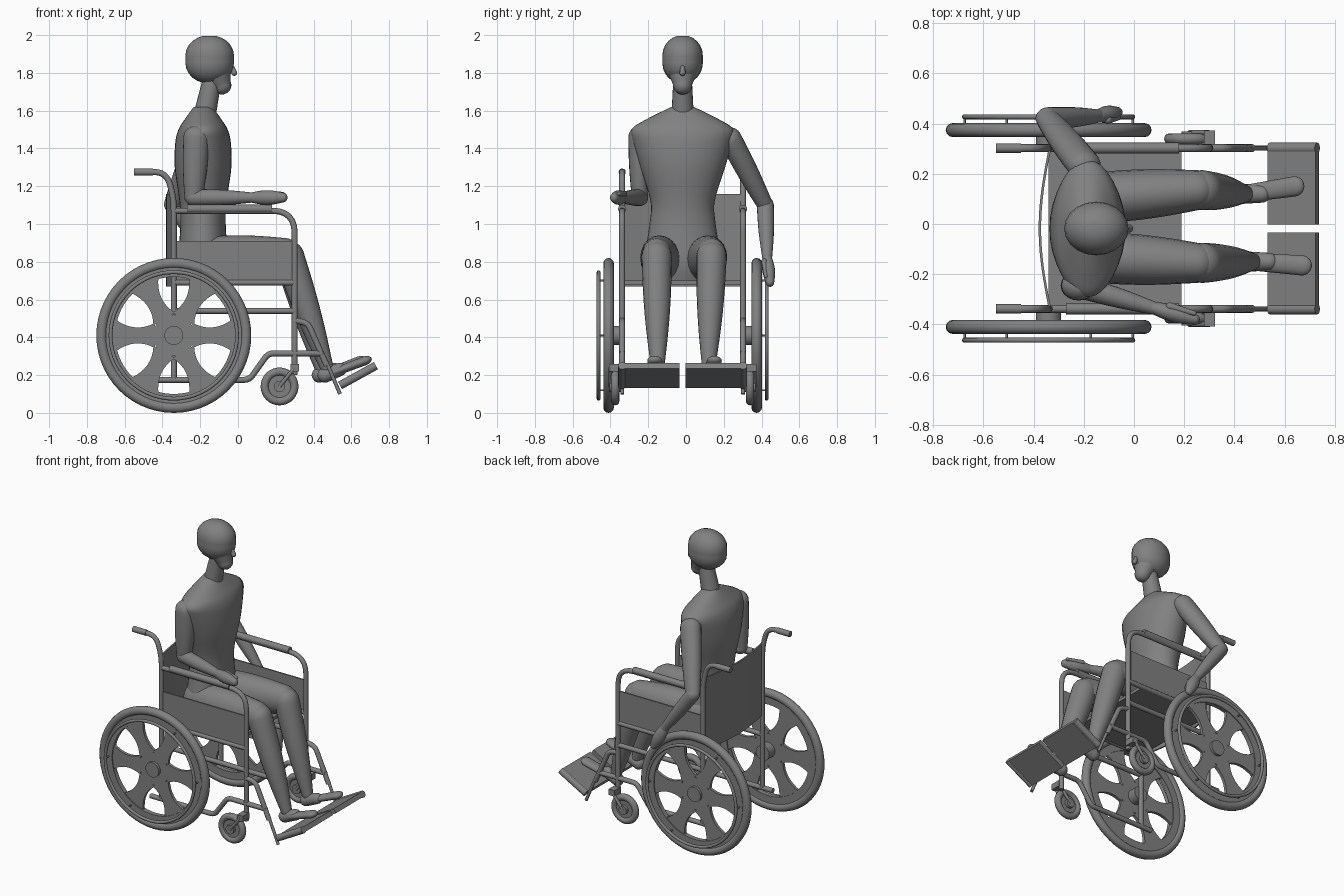
import bpy, bmesh
from math import sin, cos, pi, radians
from mathutils import Vector

default_cube = bpy.data.objects.get("Cube")
if default_cube:
    bpy.data.objects.remove(default_cube)

grey = bpy.data.materials.new("plain grey")
grey.use_nodes = True
grey.diffuse_color = [.22] * 3 + [1]
grey.node_tree.nodes["Principled BSDF"].inputs["Base Color"].default_value = grey.diffuse_color

# Shared lines of the chair
MIDDLE = -.018
FRAME = .32
BACK, FRONT = -.34, .3
SEAT, ARM, HANDLE = .69, 1.07, 1.275
PIPE, THIN, GRIP = .016, .01, .022


def finish(name, bm):
    bmesh.ops.recalc_face_normals(bm, faces=bm.faces)
    mesh = bpy.data.meshes.new(name)
    bm.to_mesh(mesh)
    bm.free()
    part = bpy.data.objects.new(name, mesh)
    bpy.context.scene.collection.objects.link(part)
    mesh.materials.append(grey)
    bpy.ops.object.select_all(action='DESELECT')
    part.select_set(True)
    bpy.context.view_layer.objects.active = part
    bpy.ops.object.shade_smooth_by_angle(angle=radians(45))


def skin(name, loops, closed=False):
    """Join loops of points with quads; cap the ends unless closed."""
    bm = bmesh.new()
    rings = [[bm.verts.new(point) for point in loop] for loop in loops]
    pairs = list(zip(rings, rings[1:]))
    if closed:
        pairs.append((rings[-1], rings[0]))
    else:
        bm.faces.new(rings[0])
        bm.faces.new(rings[-1])
    for low, high in pairs:
        for i in range(len(low)):
            bm.faces.new((low[i - 1], low[i], high[i], high[i - 1]))
    finish(name, bm)


def circle(count):
    return [2 * pi * i / count for i in range(count)]


def sweep(name, stations, sides=20):
    """Elliptical rings along a path of (point, half width, half depth)."""
    points = [station[0] for station in stations]
    overall = (points[-1] - points[0]).normalized()
    reference = Vector((0, 1, 0)) if abs(overall.y) < .8 else Vector((1, 0, 0))
    loops = []
    for k, (point, width, depth) in enumerate(stations):
        along = (points[min(k + 1, len(points) - 1)] - points[max(k - 1, 0)]).normalized()
        across = (reference - along * reference.dot(along)).normalized()
        up = along.cross(across)
        loops.append([point + across * width * cos(q) + up * depth * sin(q) for q in circle(sides)])
    skin(name, loops)


def limb(name, start, end, first, last, bulge=0, depth=1):
    """Tapered rounded limb that may swell in the middle."""
    a, b = Vector(start), Vector(end)
    along = (b - a).normalized()
    caps = [pi / 2 * k / 6 for k in range(1, 6)]
    rows = [(a - along * first * sin(q), first * cos(q)) for q in reversed(caps)]
    for k in range(13):
        t = k / 12
        rows.append((a.lerp(b, t), first + (last - first) * t + bulge * sin(pi * t)))
    rows += [(b + along * last * sin(q), last * cos(q)) for q in caps]
    sweep(name, [(point, radius, radius * depth) for point, radius in rows])


def pipe(name, y, path, radius=PIPE, bend=.07):
    """Pipe in the x-z plane with rounded corners."""
    corners = [Vector((x, y, z)) for x, z in path]
    points = [corners[0]]
    for a, b, c in zip(corners, corners[1:], corners[2:]):
        cut = min(bend, (a - b).length * .45, (c - b).length * .45)
        start, end = b + (a - b).normalized() * cut, b + (c - b).normalized() * cut
        for k in range(7):
            t = k / 6
            points.append(start.lerp(b, t).lerp(b.lerp(end, t), t))
    points.append(corners[-1])
    sweep(name, [(point, radius, radius) for point in points], 12)


def axle(name, x, z, inner, outer, radius):
    sweep(name, [(Vector((x, y, z)), radius, radius) for y in (inner, outer)], 32)


def slab(name, outline, inner, outer):
    """Extrude an x-z outline across y."""
    skin(name, [[(x, y, z) for x, z in outline] for y in (inner, outer)])


def box(name, back, front, bottom, top, inner, outer):
    slab(name, [(back, bottom), (front, bottom), (front, top), (back, top)], inner, outer)


def lathe(name, x, y, z, profile):
    """Spin a closed (radius, offset) profile about a wheel axle."""
    skin(name, [[(x + r * cos(q), y + d, z + r * sin(q)) for r, d in profile] for q in circle(56)], True)


def round_profile(radius, thick):
    return [(radius + thick * cos(q), thick * sin(q)) for q in circle(12)]


def flat_profile(inner, outer, half):
    return [(inner, -half), (outer, -half), (outer, half), (inner, half)]


def drive_wheel(side, out):
    x, z, radius = BACK, .41, .41
    tyre, rim_inner, push = .028, .31, .335
    y = out(.392)
    lathe(side + "_tyre", x, y, z, round_profile(radius - tyre, tyre))
    lathe(side + "_rim", x, y, z, flat_profile(rim_inner, radius - 2 * tyre + THIN, PIPE))
    lathe(side + "_handrim", x, out(.445), z, round_profile(push, THIN))
    axle(side + "_hub", x, z, out(FRAME), out(.42), .05)
    axle(side + "_hub_plate", x, z, y - THIN, y + THIN, .11)
    # Six waisted spokes, each with a stud for the handrim
    reach = [.1 + (rim_inner - .1) * k / 8 for k in range(9)]
    edge = [(r, .042 + 3 * (r - .19) ** 2) for r in reach]
    edge += [(r, -w) for r, w in reversed(edge)]
    for k, q in enumerate(circle(6)):
        outline = [(x + r * cos(q) - w * sin(q), z + r * sin(q) + w * cos(q)) for r, w in edge]
        slab(f"{side}_spoke_{k}", outline, y - THIN, y + THIN)
        axle(f"{side}_stud_{k}", x + push * cos(q), z + push * sin(q), y, out(.445), THIN / 2)


def castor(side, out):
    x, z, y, radius = .22, .14, out(.357), .1
    lathe(side + "_castor_tyre", x, y, z, round_profile(radius - GRIP, GRIP))
    lathe(side + "_castor_disc", x, y, z, flat_profile(GRIP, radius - GRIP, THIN))
    axle(side + "_castor_hub", x, z, y - .03, y + .03, .03)
    for end, arm in (("inner", y - .025), ("outer", y + .025)):
        pipe(f"{side}_{end}_fork", arm, [(x, z), (FRONT, z + radius)], THIN)
    box(side + "_fork_crown", FRONT - GRIP, FRONT + GRIP, .22, .26, out(FRAME), out(.39))


def side_frame(side, out):
    y = out(FRAME)
    low, hanger, foot = .175, .315, .54
    grip_end = -.55
    pipe(side + "_back_post", y, [(BACK, low), (BACK, ARM + .07), (BACK - .04, HANDLE), (grip_end, HANDLE)])
    pipe(side + "_push_grip", y, [(grip_end, HANDLE), (grip_end + .1, HANDLE)], GRIP - .003)
    pipe(side + "_arm_frame", y, [(BACK, ARM), (FRONT, ARM), (FRONT, .2)], bend=.12)
    pipe(side + "_arm_pad", y, [(BACK + .07, ARM + THIN), (FRONT - .12, ARM + THIN)], GRIP)
    for name, height in (("seat", SEAT), ("middle", .54)):
        pipe(f"{side}_{name}_rail", y, [(BACK, height), (FRONT, height)])
    pipe(side + "_lower_rail", y, [(BACK - .08, low), (.06, low), (.16, hanger), (.45, hanger)], bend=.03)
    pipe(side + "_footrest_hanger", y, [(FRONT, .49), (.37, .475), (.47, .25)])
    pipe(side + "_footrest_stem", y, [(.46, .29), (foot, .1)], THIN)
    box(side + "_side_panel", BACK, FRONT, SEAT, .91, y - THIN / 2, y + THIN / 2)
    # Tilted foot plate with its hinge bar
    back_edge, front_edge = Vector((foot, .145)), Vector((.73, .25))
    lift = (front_edge - back_edge).orthogonal().normalized() * PIPE
    slab(side + "_foot_plate", [back_edge - lift, front_edge - lift, front_edge + lift, back_edge + lift],
         out(PIPE), y)
    pipe(side + "_foot_plate_bar", y, [back_edge, front_edge], GRIP)


for side, sign in (("left", 1), ("right", -1)):
    def out(distance):
        return MIDDLE + sign * distance
    drive_wheel(side, out)
    castor(side, out)
    side_frame(side, out)

# Seat and bowed sling back
box("seat", BACK, .19, SEAT - THIN, SEAT + THIN, MIDDLE - FRAME, MIDDLE + FRAME)
bow = [(BACK - .04 * cos(pi / 2 * k / 8), MIDDLE + FRAME * k / 8) for k in range(-8, 9)]
bow += [(x + THIN, y) for x, y in reversed(bow)]
skin("backrest", [[(x, y, z) for x, y in bow] for z in (.67, 1.16)])

# Torso as smooth sections of height, half width and half depth
sections = [Vector(row) for row in (
    (.7, .16, .11), (.8, .2, .13), (1, .175, .12), (1.12, .17, .125), (1.3, .225, .15),
    (1.43, .262, .147), (1.5, .27, .13), (1.55, .2, .1), (1.62, .06, .05))]
rows = []
for k in range(len(sections) - 1):
    before, low, high, after = (sections[min(max(k + i, 0), len(sections) - 1)] for i in (-1, 0, 1, 2))
    for i in range(5):
        t = i / 5
        curve = (high - low) * 3 - (high - before) - (after - low) / 2
        twist = (high - before + after - low) / 2 - (high - low) * 2
        rows.append(low + (high - before) / 2 * t + curve * t * t + twist * t ** 3)
rows.append(sections[-1])
sweep("torso", [(Vector((-.185, MIDDLE, z)), width, depth) for z, width, depth in rows], 32)

# Neck, head and nose
limb("neck", (-.18, MIDDLE, 1.56), (-.14, MIDDLE, 1.75), .06, .05)
limb("cranium", (-.15, MIDDLE, 1.85), (-.15, MIDDLE, 1.893), .107, .107, depth=1.2)
limb("face", (-.13, MIDDLE, 1.85), (-.085, MIDDLE, 1.735), .095, .05)
limb("nose", (-.035, MIDDLE, 1.84), (-.02, MIDDLE, 1.8), THIN, PIPE)

# Legs and feet
for side, hip, knee, ankle, toe, reach in (("left", .1, .135, .12, .15, .44),
                                           ("right", -.13, -.155, -.15, -.165, .47)):
    limb(side + "_thigh", (-.2, hip, .81), (.25, knee, .83), .1, .08, THIN, 1.2)
    limb(side + "_shin", (.27, knee, .83), (reach, ankle, .24), .08, .035, THIN)
    limb(side + "_heel", (reach - .01, ankle, .2), (reach + .07, ankle, .23), .04, .035)
    limb(side + "_foot", (reach, ankle, .2), (reach + .2, toe, .275), .035, .04, depth=.6)


def arm(side, shoulder, elbow, wrist, fingers):
    limb(side + "_upper_arm", shoulder, elbow, .06, .042, THIN / 2, 1.15)
    limb(side + "_forearm", elbow, wrist, .045, .026, THIN / 2)
    limb(side + "_hand", wrist, fingers, .025, .022, THIN, 1.15)
    palm = Vector(wrist).lerp(Vector(fingers), .3)
    tip = Vector(wrist).lerp(Vector(fingers), .9)
    inward = Vector((.015, -.02 * (1 if side == "left" else -1), .02))
    limb(side + "_thumb", palm + inward, tip + inward, PIPE, THIN)


# One arm rests above its pad, the other reaches to the handrim
arm("right", (-.22, -.245, 1.46), (-.235, -.245, 1.14), (.08, -.335, 1.14), (.24, -.38, 1.14))
arm("left", (-.2, .235, 1.45), (-.345, .42, 1.1), (-.14, .43, .82), (-.07, .445, .69))
